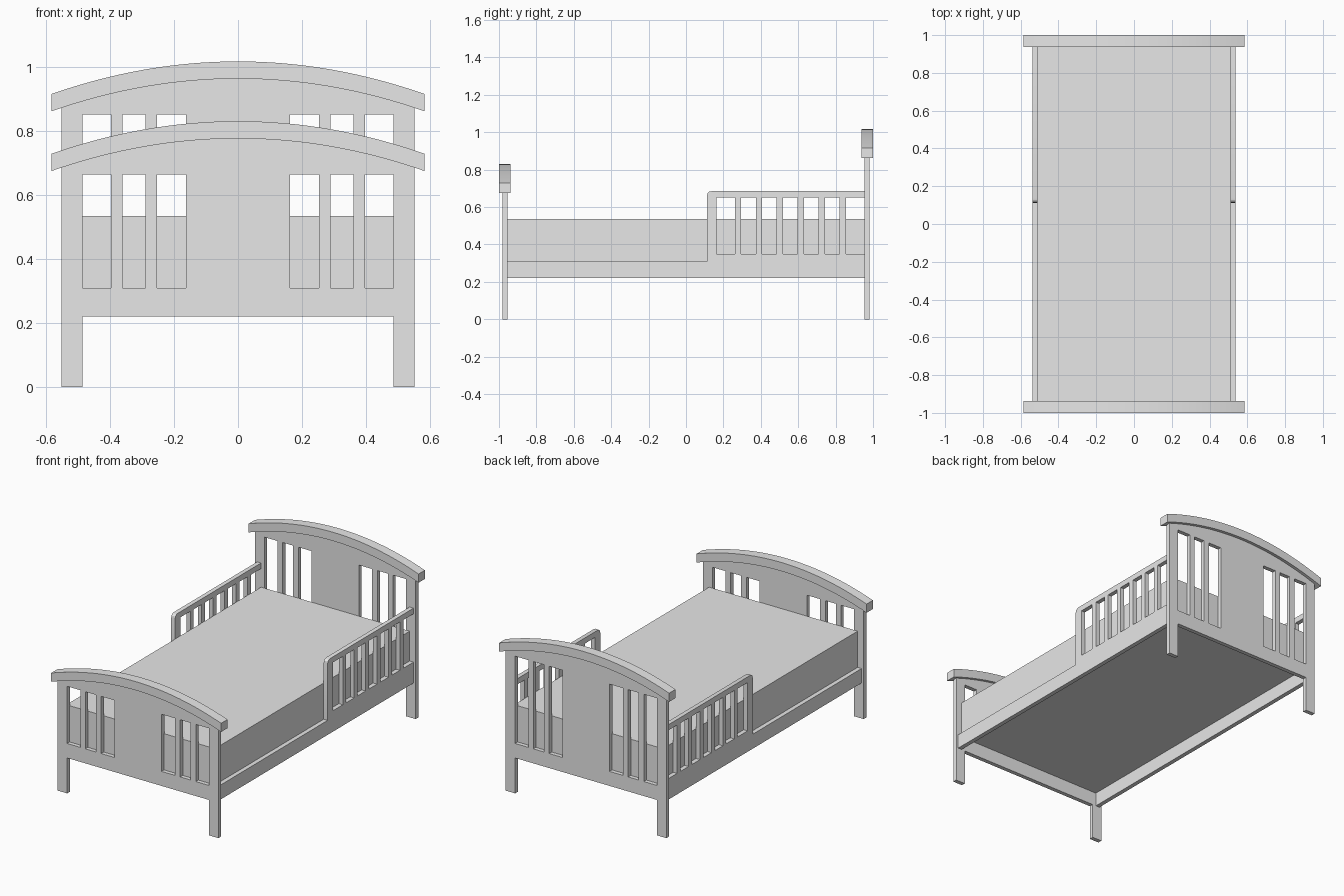
import bpy
import bmesh
from mathutils import Matrix, Vector

cube = bpy.data.objects.get("Cube")
if cube:
    bpy.data.objects.remove(cube, do_unlink=True)

grey = bpy.data.materials.new("plain grey")
grey.use_nodes = True
grey.diffuse_color = (0.8, 0.8, 0.8, 1)
grey.node_tree.nodes["Principled BSDF"].inputs["Base Color"].default_value = (0.8, 0.8, 0.8, 1)

# Orientation of a flat profile: columns are where its u, v and depth axes go
FACING_FRONT = Matrix(((1, 0, 0), (0, 0, -1), (0, 1, 0))).to_4x4()
FACING_SIDE = Matrix(((0, 0, 1), (1, 0, 0), (0, 1, 0))).to_4x4()


def rect(u0, u1, v0, v1):
    return [(u0, v0), (u1, v0), (u1, v1), (u0, v1)]


def cut_panel(name, outlines, depth, facing, centre):
    """Solid panel from an outer outline followed by its hole outlines."""
    curve = bpy.data.curves.new(name + "_profile", "CURVE")
    curve.dimensions = "2D"
    curve.fill_mode = "BOTH"
    curve.extrude = depth / 2
    for points in outlines:
        spline = curve.splines.new("POLY")
        spline.points.add(len(points) - 1)
        for point, (u, v) in zip(spline.points, points):
            point.co = (u, v, 0, 1)
        spline.use_cyclic_u = True
        spline.use_smooth = False
    source = bpy.data.objects.new(name + "_source", curve)
    bpy.context.scene.collection.objects.link(source)
    bpy.context.view_layer.update()
    graph = bpy.context.evaluated_depsgraph_get()
    mesh = bpy.data.meshes.new_from_object(source.evaluated_get(graph))
    bpy.data.objects.remove(source, do_unlink=True)
    bpy.data.curves.remove(curve)

    bm = bmesh.new()
    bm.from_mesh(mesh)
    bmesh.ops.remove_doubles(bm, verts=bm.verts, dist=0.0001)
    bmesh.ops.transform(bm, matrix=Matrix.Translation(Vector(centre)) @ facing, verts=bm.verts)
    bmesh.ops.recalc_face_normals(bm, faces=bm.faces)
    bm.to_mesh(mesh)
    bm.free()
    mesh.name = name
    mesh.materials.clear()
    mesh.materials.append(grey)
    obj = bpy.data.objects.new(name, mesh)
    bpy.context.scene.collection.objects.link(obj)
    bpy.ops.object.select_all(action="DESELECT")
    obj.select_set(True)
    bpy.context.view_layer.objects.active = obj
    bpy.ops.object.shade_smooth_by_angle()
    return obj


CAP_HALF = 0.584
BOARD_HALF = 0.552
LEG_INNER = 0.487
RAIL_BOTTOM = 0.22
RAIL_TOP = 0.31


def arch(half, crown, steps=32):
    """Shallow arch from left to right with its crown at the given height."""
    us = [half * (2 * i / steps - 1) for i in range(steps + 1)]
    return [(u, crown - 0.102 * (u / CAP_HALF) ** 2) for u in us]


# Headboard and footboard: slotted boards with legs, each under an arched cap
for name, side, crown in (("headboard", 1, 1.018), ("footboard", -1, 0.831)):
    legs = [(BOARD_HALF, 0), (LEG_INNER, 0), (LEG_INNER, RAIL_BOTTOM),
            (-LEG_INNER, RAIL_BOTTOM), (-LEG_INNER, 0), (-BOARD_HALF, 0)]
    outlines = [arch(BOARD_HALF, crown - 0.03) + legs]
    for u0, u1 in ((0.162, 0.253), (0.29, 0.362), (0.397, LEG_INNER)):
        for a, b in ((u0, u1), (-u1, -u0)):
            outlines.append(rect(a, b, RAIL_TOP, crown - 0.166))
    cut_panel(name, outlines, 0.026, FACING_FRONT, (0, side * 0.968, 0))
    cap = arch(CAP_HALF, crown) + arch(CAP_HALF, crown - 0.054)[::-1]
    cut_panel(name + "_cap", [cap], 0.062, FACING_FRONT, (0, side * 0.969, 0))

# Side rails, each in one piece with its slatted guard
END = 0.956
GUARD_TOP, SLOT_TOP, SLOT_BOTTOM = 0.685, 0.65, 0.35
side_outline = [(-END, RAIL_BOTTOM), (END, RAIL_BOTTOM), (END, SLOT_BOTTOM),
                (0.855, SLOT_BOTTOM), (0.855, SLOT_TOP), (END, SLOT_TOP),
                (END, GUARD_TOP), (0.137, GUARD_TOP), (0.124, 0.682),
                (0.115, 0.673), (0.112, 0.66), (0.112, RAIL_TOP), (-END, RAIL_TOP)]
slots = [rect(0.163, 0.261, SLOT_BOTTOM, SLOT_TOP)]
for i in range(5):
    start = 0.294 + 0.112 * i
    slots.append(rect(start, start + 0.079, SLOT_BOTTOM, SLOT_TOP))
for name, side in (("left", 1), ("right", -1)):
    cut_panel(name + "_rail_and_guard", [side_outline] + slots, 0.027,
              FACING_SIDE, (side * 0.524, 0, 0))

# Mattress resting between the rails
cut_panel("mattress", [rect(-END, END, 0.305, 0.535)], 1.021, FACING_SIDE, (0, 0, 0))
